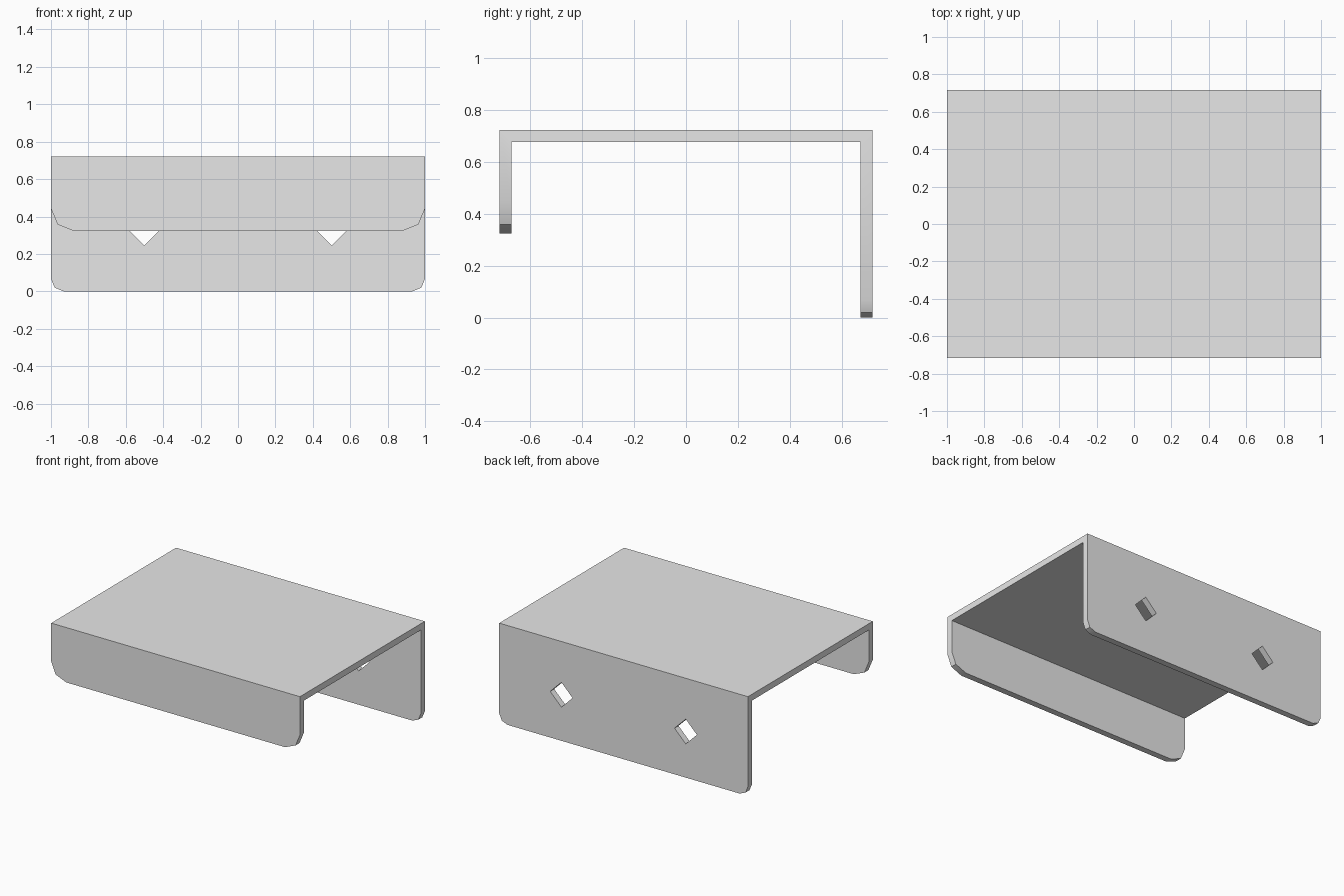
import bpy
import bmesh
import math

if "Cube" in bpy.data.objects:
    bpy.data.objects.remove(bpy.data.objects["Cube"], do_unlink=True)

HALF_X, HALF_Y, TOP = 1.0, 0.717, 0.722
THICK = 0.046
LIP_BOTTOM = 0.323       # lower edge of the short front flange
LIP_RADIUS, PLATE_RADIUS = 0.12, 0.067
HOLE_X, HOLE_Z, HOLE_R = 0.5, 0.335, 0.09

grey = bpy.data.materials.new("plain grey")
grey.use_nodes = True
colour = (0.8, 0.8, 0.8, 1)
grey.diffuse_color = colour
grey.node_tree.nodes["Principled BSDF"].inputs["Base Color"].default_value = colour


def add_object(name, bm):
    bmesh.ops.recalc_face_normals(bm, faces=bm.faces)
    mesh = bpy.data.meshes.new(name)
    bm.to_mesh(mesh)
    bm.free()
    obj = bpy.data.objects.new(name, mesh)
    bpy.context.collection.objects.link(obj)
    mesh.materials.append(grey)
    return obj


def extrude_profile(points, vector):
    bm = bmesh.new()
    face = bm.faces.new([bm.verts.new(p) for p in points])
    ring = bmesh.ops.extrude_face_region(bm, geom=[face])["geom"]
    moved = [g for g in ring if isinstance(g, bmesh.types.BMVert)]
    bmesh.ops.translate(bm, verts=moved, vec=vector)
    return bm


# Bent bracket: a channel profile swept across the width
inner_y, inner_z = HALF_Y - THICK, TOP - THICK
profile = [(-HALF_Y, LIP_BOTTOM), (-HALF_Y, TOP), (HALF_Y, TOP), (HALF_Y, 0),
           (inner_y, 0), (inner_y, inner_z), (-inner_y, inner_z), (-inner_y, LIP_BOTTOM)]
bm = extrude_profile([(-HALF_X, y, z) for y, z in profile], (2 * HALF_X, 0, 0))

# Rounded lower corners on both flanges
for level, radius in ((LIP_BOTTOM, LIP_RADIUS), (0, PLATE_RADIUS)):
    corners = [e for e in bm.edges
               if all(abs(v.co.z - level) < 1e-4 for v in e.verts)
               and abs(e.verts[0].co.x - e.verts[1].co.x) < 1e-4]
    bmesh.ops.bevel(bm, geom=corners, offset=radius, offset_type='OFFSET',
                    segments=2, profile=0.5, affect='EDGES')
bracket = add_object("bracket", bm)

# Diamond mounting holes through the tall back flange
for side in (-1, 1):
    diamond = [(side * HOLE_X + HOLE_R * math.cos(i * math.pi / 2), HALF_Y - 3 * THICK,
                HOLE_Z + HOLE_R * math.sin(i * math.pi / 2)) for i in range(4)]
    cutter = add_object("hole_cutter", extrude_profile(diamond, (0, 5 * THICK, 0)))
    cutter.hide_render = True
    cut = bracket.modifiers.new("hole", 'BOOLEAN')
    cut.operation = 'DIFFERENCE'
    cut.solver = 'EXACT'
    cut.object = cutter
    bpy.ops.object.select_all(action='DESELECT')
    bracket.select_set(True)
    bpy.context.view_layer.objects.active = bracket
    bpy.ops.object.modifier_apply(modifier=cut.name)
    bpy.data.objects.remove(cutter, do_unlink=True)

bpy.ops.object.shade_smooth_by_angle(angle=math.radians(30))
